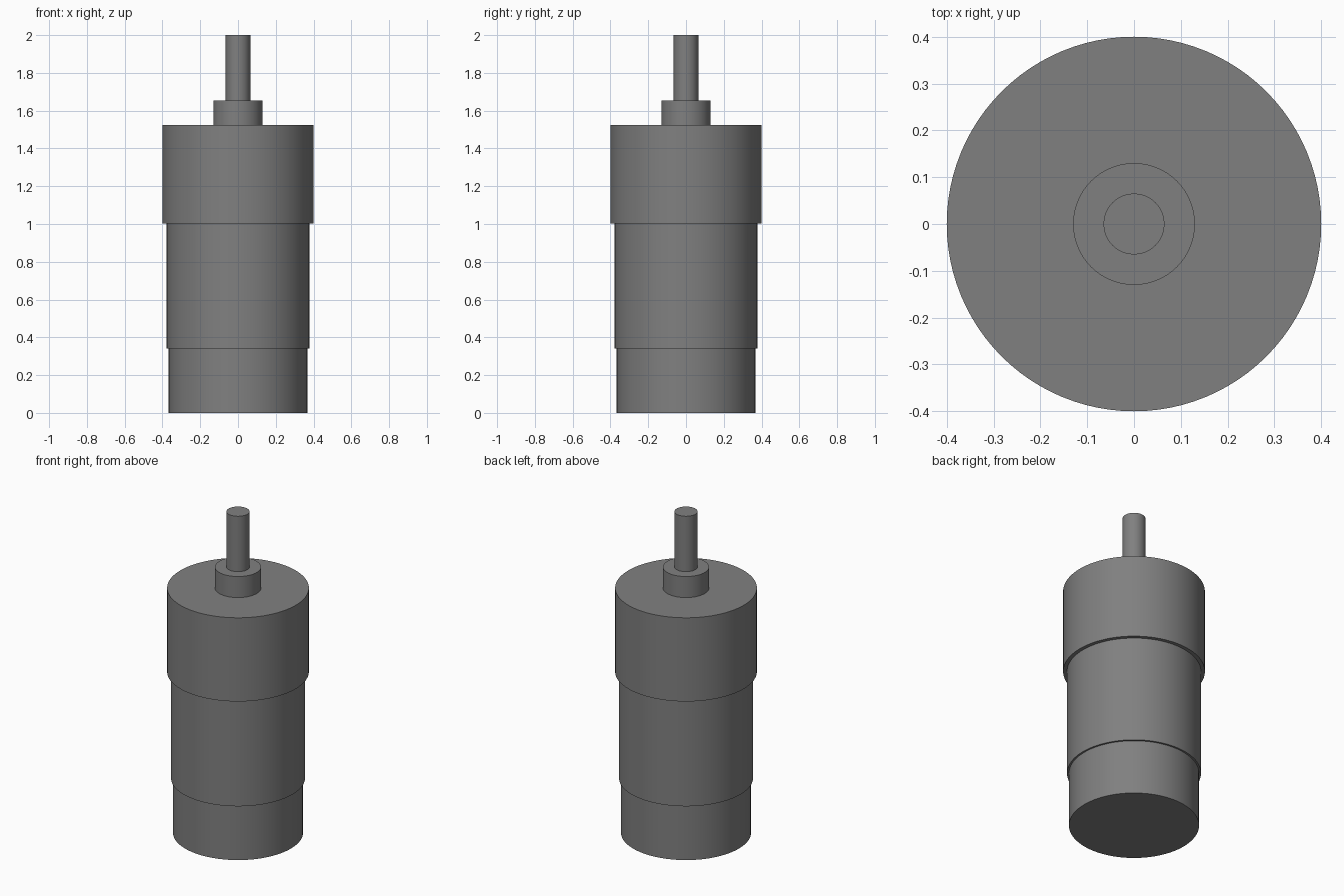
import bpy
import math

if "Cube" in bpy.data.objects:
    bpy.data.objects.remove(bpy.data.objects["Cube"])

# One plain grey for the whole gear motor
grey = bpy.data.materials.new("metal grey")
grey.diffuse_color = (0.216, 0.216, 0.216, 1.0)
grey.use_nodes = True
grey.node_tree.nodes["Principled BSDF"].inputs["Base Color"].default_value = grey.diffuse_color


def cylinder(name, radius, bottom, top):
    """Upright closed cylinder between two heights."""
    bpy.ops.mesh.primitive_cylinder_add(
        vertices=96, radius=radius, depth=top - bottom,
        location=(0, 0, (bottom + top) / 2))
    part = bpy.context.object
    part.name = name
    part.data.materials.append(grey)
    bpy.ops.object.shade_smooth_by_angle(angle=math.radians(30))


# Stacked from the rear cap up to the output shaft: name, radius, bottom, top
for part in (
    ("rear_cap", 0.367, 0.0, 0.34),
    ("motor_can", 0.378, 0.34, 1.003),
    ("gearbox_housing", 0.40, 1.003, 1.524),
    ("shaft_boss", 0.13, 1.524, 1.655),
    ("output_shaft", 0.065, 1.655, 2.0),
):
    cylinder(*part)
